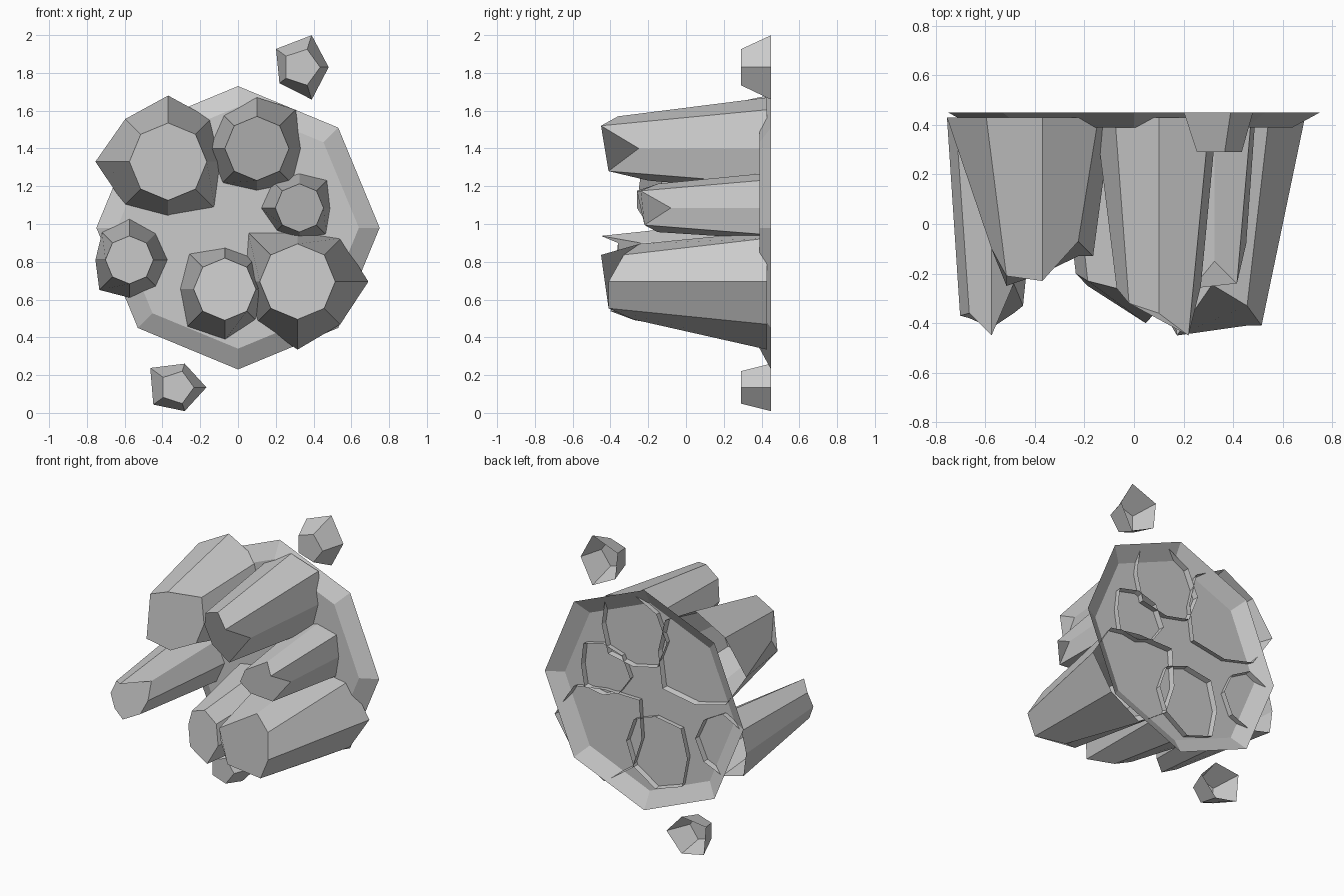
import bpy, bmesh, math

if "Cube" in bpy.data.objects:
    bpy.data.objects.remove(bpy.data.objects["Cube"])


def shell(name, cx, cz, back_y, back_r, tip_r, tip_y):
    """Open-backed faceted frustum along -y; corners run anticlockwise from +x."""
    n = len(back_r)
    bm = bmesh.new()

    def corner(i, r, y):
        a = math.tau * i / n
        return bm.verts.new((cx + r * math.cos(a), y, cz + r * math.sin(a)))

    back = [corner(i, r, back_y) for i, r in enumerate(back_r)]
    front = [corner(i, tip_r, y) for i, y in enumerate(tip_y)]
    for i in range(n):
        j = (i + 1) % n
        bm.faces.new((back[i], back[j], front[j], front[i]))
    cap = bm.faces.new(front)
    bmesh.ops.recalc_face_normals(bm, faces=bm.faces)
    if cap.normal.y > 0:
        bmesh.ops.reverse_faces(bm, faces=bm.faces)
    mesh = bpy.data.meshes.new(name)
    bm.to_mesh(mesh)
    bm.free()
    obj = bpy.data.objects.new(name, mesh)
    bpy.context.collection.objects.link(obj)


# Octagonal backing plate, hollow behind
shell("backing_plate", 0, 0.98, 0.45, [0.75] * 8, 0.64, [0.39] * 8)

# Jagged eight-sided rock columns: centre, back radii, tip radius, tip depths
columns = {
    "upper_left_rock": (-0.37, 1.33,
        [.28, .32, .35, .32, .385, .325, .29, .35], .205,
        [-.13, -.07, -.23, -.21, -.10, -.25, -.20, -.13]),
    "upper_right_rock": (0.10, 1.40,
        [.235, .29, .27, .25, .255, .26, .225, .265], .17,
        [-.25, -.45, -.36, -.32, -.26, -.25, -.20, -.41]),
    "small_right_rock": (0.325, 1.085,
        [.165, .21, .185, .20, .205, .17, .165, .20], .128,
        [-.08, -.24, -.15, -.26, -.26, -.20, -.15, -.22]),
    "small_left_rock": (-0.575, 0.81,
        [.205, .20, .22, .205, .18, .225, .20, .20], .127,
        [-.33, -.24, -.45, -.36, -.37, -.38, -.42, -.36]),
    "lower_middle_rock": (-0.07, 0.655,
        [.22, .23, .222, .27, .24, .285, .27, .23], .165,
        [-.35, -.30, -.26, -.23, -.20, -.25, -.27, -.40]),
    "lower_right_rock": (0.315, 0.695,
        [.375, .325, .265, .37, .28, .30, .36, .32], .20,
        [-.41, -.33, -.245, -.45, -.35, -.36, -.28, -.41]),
}
for name, (cx, cz, back_r, tip_r, tip_y) in columns.items():
    shell(name, cx, cz, 0.43, back_r, tip_r, tip_y)

# Loose five-sided chips above and below the plate
shell("upper_chip", 0.335, 1.83, 0.45, [.145, .178, .165, .143, .18], 0.1, [.29] * 5)
shell("lower_chip", -0.323, 0.135, 0.45, [.156, .132, .175, .155, .132], 0.09, [.29] * 5)
